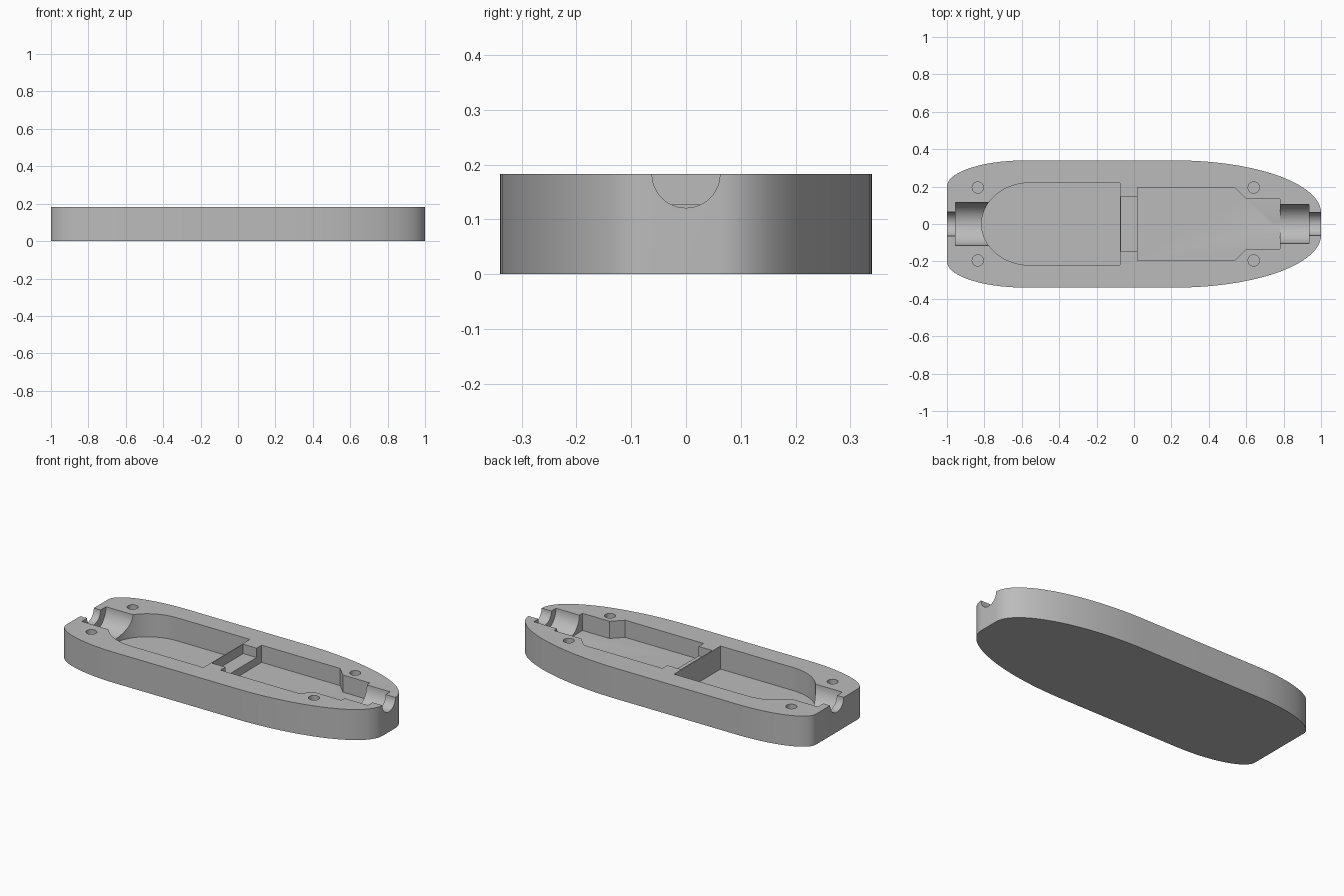
import bpy, bmesh, math
from mathutils import Matrix

cube = bpy.data.objects.get("Cube")
if cube:
    bpy.data.objects.remove(cube, do_unlink=True)

TOP = 0.183
ABOVE = 0.3

grey = bpy.data.materials.new("plain grey")
grey.use_nodes = True
grey.diffuse_color = (0.5, 0.5, 0.5, 1)
bsdf = next(n for n in grey.node_tree.nodes if n.type == 'BSDF_PRINCIPLED')
bsdf.inputs["Base Color"].default_value = (0.5, 0.5, 0.5, 1)
bsdf.inputs["Roughness"].default_value = 0.6


def finish(name, bm):
    bmesh.ops.recalc_face_normals(bm, faces=bm.faces[:])
    mesh = bpy.data.meshes.new(name)
    bm.to_mesh(mesh)
    bm.free()
    mesh.materials.append(grey)
    obj = bpy.data.objects.new(name, mesh)
    bpy.context.collection.objects.link(obj)
    return obj


def prism(name, half, z0, z1):
    """Extrude an outline given by its +y half, mirrored across y = 0."""
    pts = half + [(x, -y) for x, y in reversed(half) if y > 1e-5]
    bm = bmesh.new()
    face = bm.faces.new([bm.verts.new((x, y, z0)) for x, y in pts])
    new = bmesh.ops.extrude_face_region(bm, geom=[face])["geom"]
    verts = [v for v in new if isinstance(v, bmesh.types.BMVert)]
    bmesh.ops.translate(bm, verts=verts, vec=(0, 0, z1 - z0))
    return finish(name, bm)


def rod(name, radius, length, matrix, sides=48):
    bm = bmesh.new()
    bmesh.ops.create_cone(bm, cap_ends=True, segments=sides, radius1=radius,
                          radius2=radius, depth=length, matrix=matrix)
    return finish(name, bm)


def bore(name, radius, x0, x1):
    turn = Matrix.Translation(((x0 + x1) / 2, 0, TOP)) @ Matrix.Rotation(math.pi / 2, 4, 'Y')
    return rod(name, radius, x1 - x0, turn)


def arc(cx, cy, rx, ry, a0, a1, steps=24):
    angles = [math.radians(a0 + (a1 - a0) * i / steps) for i in range(steps + 1)]
    return [(cx + rx * math.cos(a), cy + ry * math.sin(a)) for a in angles]


# Shell: blunt left end, long tapering right end
body = prism("case_half",
             arc(-0.58, 0.2, 0.42, 0.14, 180, 90) + arc(0.22, 0.06, 0.78, 0.28, 90, 0, 32),
             0, TOP)

# Pockets, with a thin divider beside the raised bridge
cutters = [
    prism("round_pocket", arc(-0.555, 0, 0.26, 0.22, 180, 90) + [(-0.075, 0.22)], 0.045, ABOVE),
    prism("bridge_channel", [(-0.069, 0.148), (0.05, 0.148)], 0.127, ABOVE),
    prism("stepped_pocket", [(0.02, 0.195), (0.54, 0.195), (0.6, 0.135), (0.78, 0.135)],
          0.08, ABOVE),
    # Cable bores and their narrower mouths
    bore("left_bore", 0.115, -0.955, -0.76),
    bore("left_mouth", 0.064, -1.1, -0.9),
    bore("right_bore", 0.105, 0.74, 0.935),
    bore("right_mouth", 0.062, 0.9, 1.1),
]

# Screw holes
for x in (-0.835, 0.64):
    for y in (-0.195, 0.195):
        cutters.append(rod("screw_hole", 0.03, 0.24, Matrix.Translation((x, y, TOP)), 32))

bpy.context.view_layer.objects.active = body
for cutter in cutters:
    cutter.hide_render = True
    mod = body.modifiers.new(cutter.name, 'BOOLEAN')
    mod.operation = 'DIFFERENCE'
    mod.solver = 'EXACT'
    mod.object = cutter
    bpy.ops.object.modifier_apply(modifier=mod.name)
    bpy.data.objects.remove(cutter, do_unlink=True)

bpy.ops.object.select_all(action='DESELECT')
body.select_set(True)
bpy.ops.object.shade_smooth_by_angle(angle=math.radians(30))
